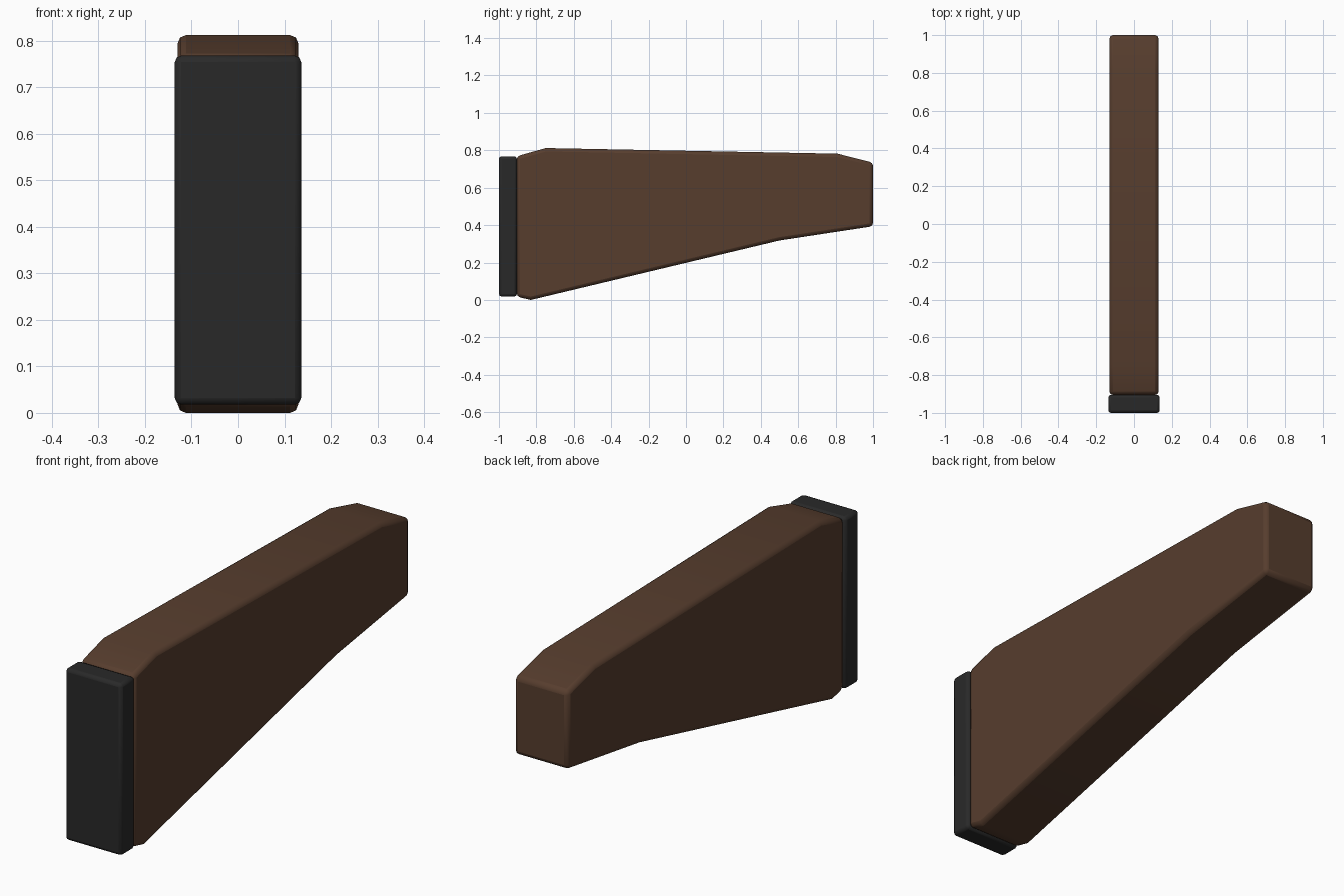
import bpy, bmesh, math

if "Cube" in bpy.data.objects:
    bpy.data.objects.remove(bpy.data.objects["Cube"])


def material(name, color):
    m = bpy.data.materials.new(name)
    m.diffuse_color = (*color, 1)
    m.use_nodes = True
    m.node_tree.nodes["Principled BSDF"].inputs["Base Color"].default_value = m.diffuse_color
    return m


def extruded(name, profile, half_width, bevel, mat):
    """Extrude a side (y, z) profile symmetrically across x and round its edges."""
    bm = bmesh.new()
    face = bm.faces.new([bm.verts.new((-half_width, y, z)) for y, z in profile])
    ext = bmesh.ops.extrude_face_region(bm, geom=[face])
    verts = [g for g in ext["geom"] if isinstance(g, bmesh.types.BMVert)]
    bmesh.ops.translate(bm, verts=verts, vec=(2 * half_width, 0, 0))
    bmesh.ops.recalc_face_normals(bm, faces=bm.faces)
    mesh = bpy.data.meshes.new(name)
    bm.to_mesh(mesh)
    bm.free()
    ob = bpy.data.objects.new(name, mesh)
    bpy.context.collection.objects.link(ob)
    mesh.materials.append(mat)
    mod = ob.modifiers.new("rounded_edges", "BEVEL")
    mod.width = bevel
    mod.segments = 2
    mod.limit_method = "ANGLE"
    mod.angle_limit = math.radians(40)
    bpy.ops.object.select_all(action="DESELECT")
    ob.select_set(True)
    bpy.context.view_layer.objects.active = ob
    bpy.ops.object.shade_smooth_by_angle(angle=math.radians(30))
    return ob


wood = material("brown_wood", (0.095, 0.047, 0.027))
rubber = material("black_rubber", (0.022, 0.022, 0.022))

# Tapered wooden stock
extruded("stock_body",
         [(-0.905, 0.768), (-0.75, 0.812), (0.81, 0.782), (1.0, 0.734),
          (1.0, 0.394), (0.5, 0.318), (-0.83, 0.0), (-0.905, 0.018)],
         0.13, 0.018, wood)

# Pad across the wide end
extruded("butt_pad",
         [(-1.0, 0.018), (-0.904, 0.018), (-0.904, 0.768), (-1.0, 0.768)],
         0.136, 0.014, rubber)
